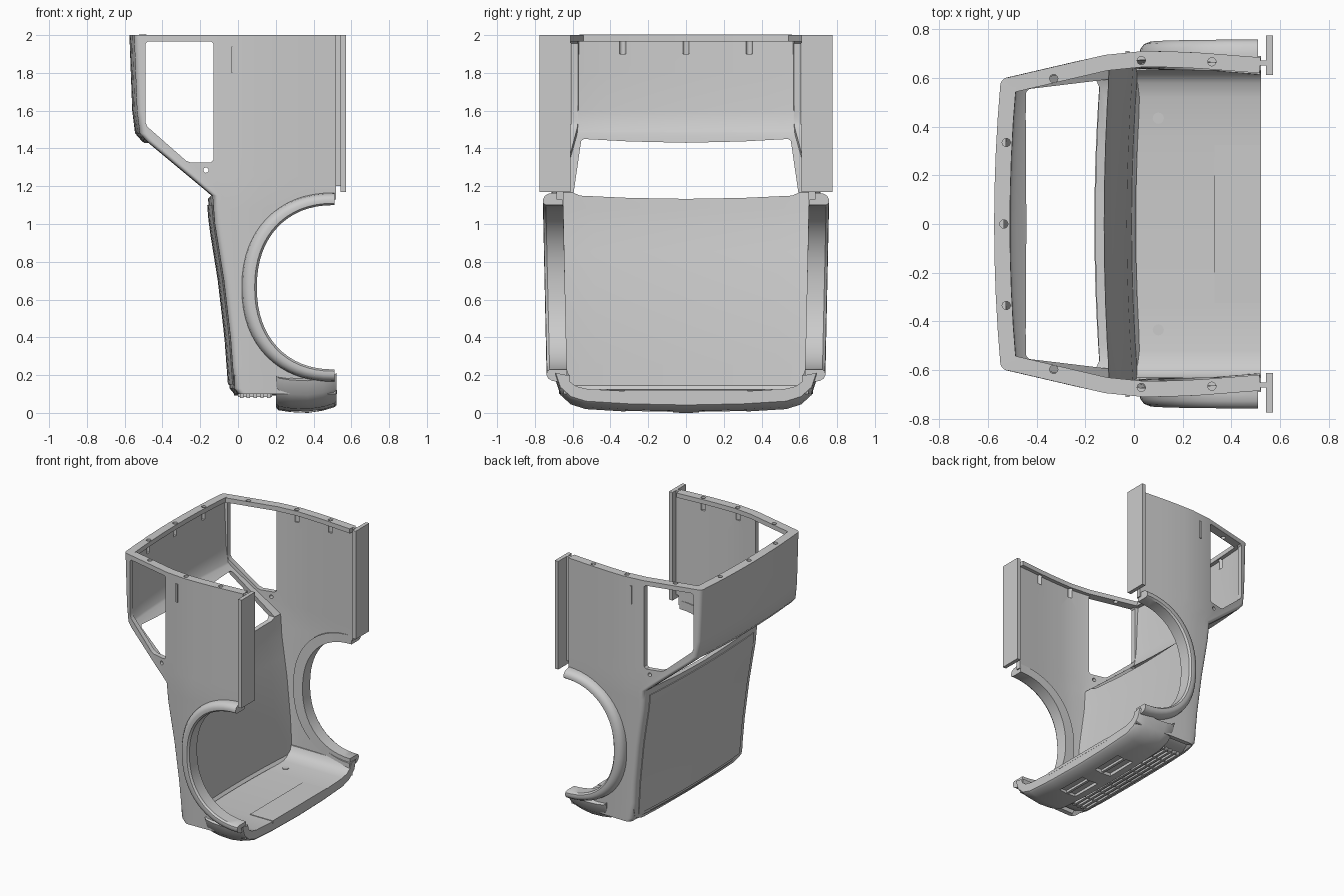
import bpy, bmesh, math
from mathutils import Vector

old = bpy.data.objects.get("Cube")
if old:
    bpy.data.objects.remove(old)

grey = bpy.data.materials.new("body_grey")
grey.use_nodes = True
grey.diffuse_color = (0.6, 0.6, 0.6, 1)
grey.node_tree.nodes["Principled BSDF"].inputs["Base Color"].default_value = (0.6, 0.6, 0.6, 1)
parts = []


def make(name, bm, keep=True):
    mesh = bpy.data.meshes.new(name)
    bm.to_mesh(mesh)
    bm.free()
    ob = bpy.data.objects.new(name, mesh)
    bpy.context.collection.objects.link(ob)
    if keep:
        mesh.materials.append(grey)
        parts.append(ob)
    else:
        ob.hide_render = True
    return ob


def loft(bm, rings, closed=True):
    """Skin a list of point rings; closed rings get end caps."""
    rows = [[bm.verts.new(p) for p in ring] for ring in rings]
    n = len(rows[0])
    faces = []
    for a, b in zip(rows, rows[1:]):
        for i in range(n if closed else n - 1):
            j = (i + 1) % n
            faces.append(bm.faces.new((a[i], a[j], b[j], b[i])))
    if closed:
        faces += [bm.faces.new(rows[0][::-1]), bm.faces.new(rows[-1])]
        bmesh.ops.recalc_face_normals(bm, faces=faces)


def prism(bm, pts, axis, lo, hi):
    """Extrude a 2D outline along x, y or z."""
    def place(p, h):
        q = list(p)
        q.insert(axis, h)
        return q
    loft(bm, [[place(p, h) for p in pts] for h in (lo, hi)])


def box(name, x, y, z):
    bm = bmesh.new()
    prism(bm, [(x[0], y[0]), (x[1], y[0]), (x[1], y[1]), (x[0], y[1])], 2, *z)
    return make(name, bm)


def circle(cx, cy, r, n=16):
    return [(cx + r * math.cos(i * math.tau / n), cy + r * math.sin(i * math.tau / n)) for i in range(n)]


def interp(table, v):
    if v <= table[0][0]:
        return table[0][1]
    for (a, fa), (b, fb) in zip(table, table[1:]):
        if v <= b:
            return fa + (fb - fa) * (v - a) / (b - a)
    return table[-1][1]


def add_mod(ob, kind, **props):
    m = ob.modifiers.new(kind.lower(), kind)
    for k, v in props.items():
        setattr(m, k, v)


def cut(ob, cutter):
    add_mod(ob, "BOOLEAN", object=cutter, operation="DIFFERENCE", solver="EXACT")


def bake(ob):
    dg = bpy.context.evaluated_depsgraph_get()
    mesh = bpy.data.meshes.new_from_object(ob.evaluated_get(dg))
    ob.modifiers.clear()
    ob.data = mesh


# Cab outline: leading edge by height and half width by depth
NOSE = [(0.1, -0.02), (0.13, -0.045), (0.4, -0.065), (0.7, -0.1), (1.0, -0.148),
        (1.15, -0.16), (1.44, -0.51), (1.48, -0.545), (1.6, -0.56), (2, -0.575)]
SIDE = [(-0.55, 0.595), (-0.12, 0.695), (0.05, 0.712), (0.25, 0.706), (0.52, 0.685)]


def half_width(x, z):
    return interp(SIDE, x) * interp([(0.1, 0.945), (1.15, 1)], z)


def section(z, bow=0.025, r=0.035):
    xf = interp(NOSE, z)
    xc = xf + bow
    w = half_width(xc + r, z)
    half = [(xf + bow * t * t, (w - r) * t) for t in (0, 0.25, 0.5, 0.75)]
    for i in range(6):
        a = i * math.pi / 10
        half.append((xc + r - r * math.cos(a), w - r + r * math.sin(a)))
    xs = xc + r
    belt = max(-0.12, xs + 0.03)
    for x in [xs + (belt - xs) * t for t in (0.5, 1)] + [belt + (0.52 - belt) * i / 8 for i in range(1, 9)]:
        half.append((x, half_width(x, z)))
    pts = half[::-1] + [(x, -y) for x, y in half[1:]]
    return [(x, y, z) for x, y in pts]


def shell(name, levels, thick):
    bm = bmesh.new()
    loft(bm, [section(z) for z in levels], closed=False)
    ob = make(name, bm)
    add_mod(ob, "SOLIDIFY", thickness=thick, offset=-1, use_even_offset=True)
    return ob


def arch(rx, rz, n=32):
    pts = []
    for i in range(n + 1):
        a = math.pi * (i / n - 0.5)
        c, s = max(math.cos(a), 0), math.sin(a)
        pts.append((0.51 - rx * c ** 0.9, 0.665 + rz * math.copysign(abs(s) ** 0.9, s)))
    return pts


body = shell("cab_shell", [0.1, 0.115, 0.13, 0.25, 0.4, 0.55, 0.7, 0.85, 1, 1.08, 1.15, 1.25,
                           1.35, 1.44, 1.46, 1.48, 1.6, 1.8, 1.98], 0.036)
rim = shell("top_rim", [1.965, 2], 0.065)

# Openings: side windows, mirror holes, wheel arches, windscreen
bm = bmesh.new()
window = [(-0.49, 1.955), (-0.475, 1.968), (-0.145, 1.968), (-0.13, 1.955), (-0.13, 1.34),
          (-0.145, 1.325), (-0.25, 1.325), (-0.275, 1.335), (-0.48, 1.515), (-0.49, 1.54)]
prism(bm, window, 1, -1, 1)
prism(bm, circle(-0.17, 1.285, 0.014), 1, -1, 1)
prism(bm, arch(0.45, 0.465) + [(0.8, 1.13), (0.8, 0.2)], 1, -1, 1)
side_cut = make("side_cutter", bm, False)
bm = bmesh.new()
screen = [(-0.595, 1.165), (-0.56, 1.15), (-0.3, 1.138), (0, 1.133)]
screen += [(-y, z) for y, z in screen[-2::-1]]
screen += [(0.555, 1.44), (0.54, 1.45), (0.3, 1.437), (0, 1.43), (-0.3, 1.437), (-0.54, 1.45), (-0.555, 1.44)]
prism(bm, screen, 0, -0.9, -0.02)
screen_cut = make("screen_cutter", bm, False)
bm = bmesh.new()
for x, y in [(-0.33, 0.598), (-0.525, 0.335), (0.03, 0.672), (0.32, 0.667)]:
    for s in (-1, 1):
        prism(bm, circle(x, y * s, 0.017), 2, 1.9, 2.1)
prism(bm, circle(-0.535, 0, 0.017), 2, 1.9, 2.1)
rim_cut = make("rim_cutter", bm, False)
for c in (side_cut, screen_cut, rim_cut):
    cut(body, c)
cut(rim, rim_cut)

# Bonnet skin, slightly proud of the shell
bm = bmesh.new()
rows = []
for i in range(13):
    z = 0.15 + 0.95 * i / 12
    w = half_width(interp(NOSE, z), z) - 0.055
    rows.append([(interp(NOSE, z) + 0.025 * (k / 6) ** 2 - 0.001, -w * k / 6, z) for k in range(-6, 7)])
loft(bm, rows, closed=False)
bonnet = make("bonnet_panel", bm)
add_mod(bonnet, "SOLIDIFY", thickness=0.012, offset=0)


# Nose floor and bumper: U-shaped outlines lofted along x
def u_shape(x, outer, inner, dz=0):
    half = [(y, z + dz) for y, z in outer]
    back = list(inner)
    ring = [(-y, z) for y, z in half[:0:-1]] + half + back[::-1] + [(-y, z) for y, z in back[1:]]
    return [(x, y, z) for y, z in ring]


inner = [(0, 0.112), (0.35, 0.117), (0.52, 0.126), (0.58, 0.14), (0.615, 0.165), (0.63, 0.2)]
bm = bmesh.new()
floor_out = [(0, 0.092), (0.35, 0.095), (0.55, 0.103), (0.62, 0.12), (0.65, 0.15), (0.66, 0.2)]
loft(bm, [u_shape(x, floor_out, inner) for x in (-0.02, 0.3)])
make("nose_floor", bm)
bm = bmesh.new()
bump_out = [(0, 0), (0.3, 0.006), (0.53, 0.02), (0.61, 0.045), (0.665, 0.095), (0.69, 0.17)]
loft(bm, [u_shape(x, bump_out, inner, dz) for x, dz in
          [(0.2, 0.03), (0.215, 0.014), (0.28, 0.004), (0.37, 0), (0.45, 0.012), (0.51, 0.03), (0.522, 0.042)]])
bumper = make("bumper", bm)
bm = bmesh.new()
for s in (-1, 1):
    prism(bm, [(0.28, 0.07 * s), (0.42, 0.07 * s), (0.42, 0.32 * s), (0.28, 0.32 * s)], 2, -0.1, 0.03)
slot_cut = make("slot_cutter", bm, False)
cut(bumper, slot_cut)
for s in (-1, 1):
    box("intake_bar", (0.34, 0.36), sorted((0.07 * s, 0.32 * s)), (0.012, 0.04))
    bm = bmesh.new()
    prism(bm, circle(0.1, 0.435 * s, 0.023), 2, 0.11, 0.126)
    make("floor_boss", bm)
box("floor_plate", (0.33, 0.523), (-0.325, 0.325), (0.1, 0.121))

# Grille bars and posts on the nose
for i in range(5):
    x = 0.01 + i * 0.036
    box("grille_bar", (x, x + 0.018), (-0.52, 0.52), (0.08, 0.105))
for i in range(-4, 5):
    box("grille_post", (0, 0.18), (i * 0.125 - 0.006, i * 0.125 + 0.006), (0.085, 0.105))

# Mirrored side parts: wheel arch flares, sills and handles
for s, side in ((1, "left"), (-1, "right")):
    bm = bmesh.new()
    profile = [(0, 0.65), (0, 0.742), (0.15, 0.756), (0.45, 0.758), (0.75, 0.748), (0.93, 0.728),
               (1, 0.7), (1, 0.65)]
    rings = []
    for (xi, zi), (xo, zo) in zip(arch(0.41, 0.435), arch(0.49, 0.5)):
        taper = 0.025 * max(0, 1 - zi / 1.1)
        rings.append([(xi + (xo - xi) * t, s * (y - taper), zi + (zo - zi) * t) for t, y in profile])
    loft(bm, rings)
    make(side + "_arch_flare", bm)
    box(side + "_sill_plate", (0.543, 0.572), sorted((0.612 * s, 0.775 * s)), (1.17, 2))
    box(side + "_sill_web", (0.5, 0.55), sorted((0.652 * s, 0.672 * s)), (1.2, 2))
    box(side + "_door_handle", (-0.034, -0.018), sorted((0.69 * s, 0.712 * s)), (1.8, 1.94))

# Apply the cuts, drop the cutters and smooth the curved surfaces
for ob in (body, rim, bumper, bonnet):
    bake(ob)
for c in (side_cut, screen_cut, rim_cut, slot_cut):
    bpy.data.objects.remove(c)
bpy.ops.object.select_all(action="DESELECT")
for ob in parts:
    ob.select_set(True)
bpy.context.view_layer.objects.active = body
bpy.ops.object.shade_smooth_by_angle(angle=math.radians(35))
